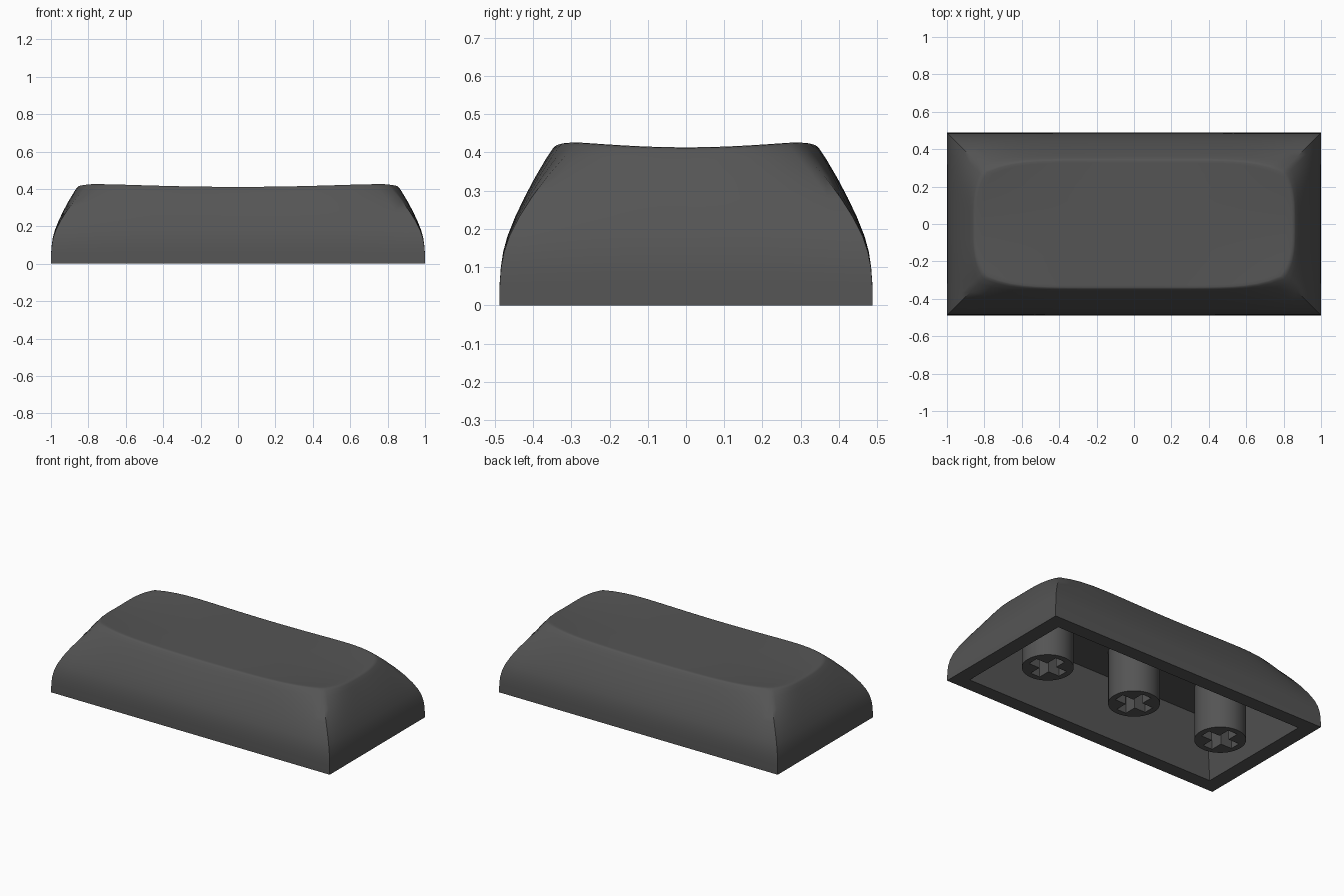
import bpy, bmesh, math
from mathutils import Matrix

cube = bpy.data.objects.get("Cube")
if cube:
    bpy.data.objects.remove(cube, do_unlink=True)

plastic = bpy.data.materials.new("charcoal plastic")
plastic.use_nodes = True
GREY = (0.09, 0.09, 0.09, 1)
plastic.diffuse_color = GREY
bsdf = next(n for n in plastic.node_tree.nodes if n.type == 'BSDF_PRINCIPLED')
bsdf.inputs["Base Color"].default_value = GREY
bsdf.inputs["Roughness"].default_value = 0.6

HALF_X, HALF_Y = 1.0, 0.488
TOP = 0.411
SEG = 24            # segments along each side of the outline


def finish(bm, name, angle=40):
    bmesh.ops.recalc_face_normals(bm, faces=bm.faces[:])
    mesh = bpy.data.meshes.new(name)
    bm.to_mesh(mesh)
    bm.free()
    mesh.materials.append(plastic)
    obj = bpy.data.objects.new(name, mesh)
    bpy.context.collection.objects.link(obj)
    bpy.ops.object.select_all(action='DESELECT')
    obj.select_set(True)
    bpy.context.view_layer.objects.active = obj
    if angle:
        bpy.ops.object.shade_smooth_by_angle(angle=math.radians(angle))
    return obj


def outline(inset, bulge):
    """Rectangle whose corners draw in as bulge goes from 0 to 1."""
    x, y = HALF_X - inset, HALF_Y - inset
    dx, dy = 0.062 * bulge, 0.062 * bulge
    steps = [-1 + 2 * i / SEG for i in range(SEG)]
    front = [(s * (x - dx), -y + dy * abs(s) ** 6) for s in steps]
    side = [(x - dx * abs(s) ** 3.5, s * (y - dy)) for s in steps]
    half = front + side
    return half + [(-px, -py) for px, py in half]


def dish(x, y):
    """Height of the shallow top, raised at its four corners."""
    return TOP + 0.002 * (x / 0.85) ** 2 + 0.013 * min(1, (x * y / 0.22) ** 2)


def loft(bm, rings):
    loops = [[bm.verts.new(p) for p in ring] for ring in rings]
    for a, b in zip(loops, loops[1:]):
        n = len(a)
        for i in range(n):
            j = (i + 1) % n
            bm.faces.new((a[i], a[j], b[j], b[i]))
    return loops


# Cap shell: cavity, flat bottom rim, curved walls and dished top in one loft
def cavity_ring(z, x, y):
    k = HALF_X - x
    flat = outline(k, 0)
    return [(px, py * y / (HALF_Y - k), z) for px, py in flat]


rings = [cavity_ring(0.34, 0.81, 0.31), cavity_ring(0, 0.905, 0.398)]
profile = [(0, 0), (0.06, 0.001), (0.10, 0.004), (0.14, 0.010), (0.18, 0.021),
           (0.23, 0.041), (0.28, 0.065), (0.33, 0.092), (0.38, 0.122), (0.402, 0.137)]
for z, inset in profile:
    pts = outline(inset, (z / TOP) ** 3)
    rings.append([(x, y, z * (1 + (dish(x, y) / TOP - 1) * (z / TOP) ** 4)) for x, y in pts])
edge = outline(0.144, 1)
for k, drop in ((1, 0.002), (0.985, 0), (0.95, 0), (0.88, 0), (0.78, 0),
                (0.62, 0), (0.42, 0), (0.2, 0)):
    rings.append([(x * k, y * k, dish(x * k, y * k) - drop) for x, y in edge])

bm = bmesh.new()
loops = loft(bm, rings)
bm.faces.new(loops[0])
centre = bm.verts.new((0, 0, TOP))
last = loops[-1]
for i in range(len(last)):
    bm.faces.new((last[i], last[(i + 1) % len(last)], centre))
finish(bm, "cap_shell")


# Cross-shaped cutter for the sockets
def cross_cutter(x):
    arm, half = 0.113, 0.034
    bm = bmesh.new()
    pts = []
    for q in range(4):
        c, s = round(math.cos(q * math.pi / 2)), round(math.sin(q * math.pi / 2))
        for px, py in ((arm, -half), (arm, half), (half, half)):
            pts.append(bm.verts.new((x + px * c - py * s, px * s + py * c, -0.05)))
    face = bm.faces.new(pts)
    out = bmesh.ops.extrude_face_region(bm, geom=[face])
    top = [v for v in out["geom"] if isinstance(v, bmesh.types.BMVert)]
    bmesh.ops.translate(bm, vec=(0, 0, 0.26), verts=top)
    cutter = finish(bm, "socket_cutter", 0)
    cutter.hide_render = True
    return cutter


# Three round stems with cross sockets
for name, x in (("right_stem", -0.65), ("middle_stem", 0), ("left_stem", 0.65)):
    cutter = cross_cutter(x)
    bm = bmesh.new()
    bmesh.ops.create_cone(bm, cap_ends=True, segments=40, radius1=0.15, radius2=0.15,
                          depth=0.35, matrix=Matrix.Translation((x, 0, 0.176)))
    stem = finish(bm, name, 0)
    mod = stem.modifiers.new("socket", 'BOOLEAN')
    mod.operation = 'DIFFERENCE'
    mod.solver = 'EXACT'
    mod.object = cutter
    bpy.ops.object.modifier_apply(modifier=mod.name)
    bpy.data.objects.remove(cutter, do_unlink=True)
    bpy.ops.object.shade_smooth_by_angle(angle=math.radians(35))
